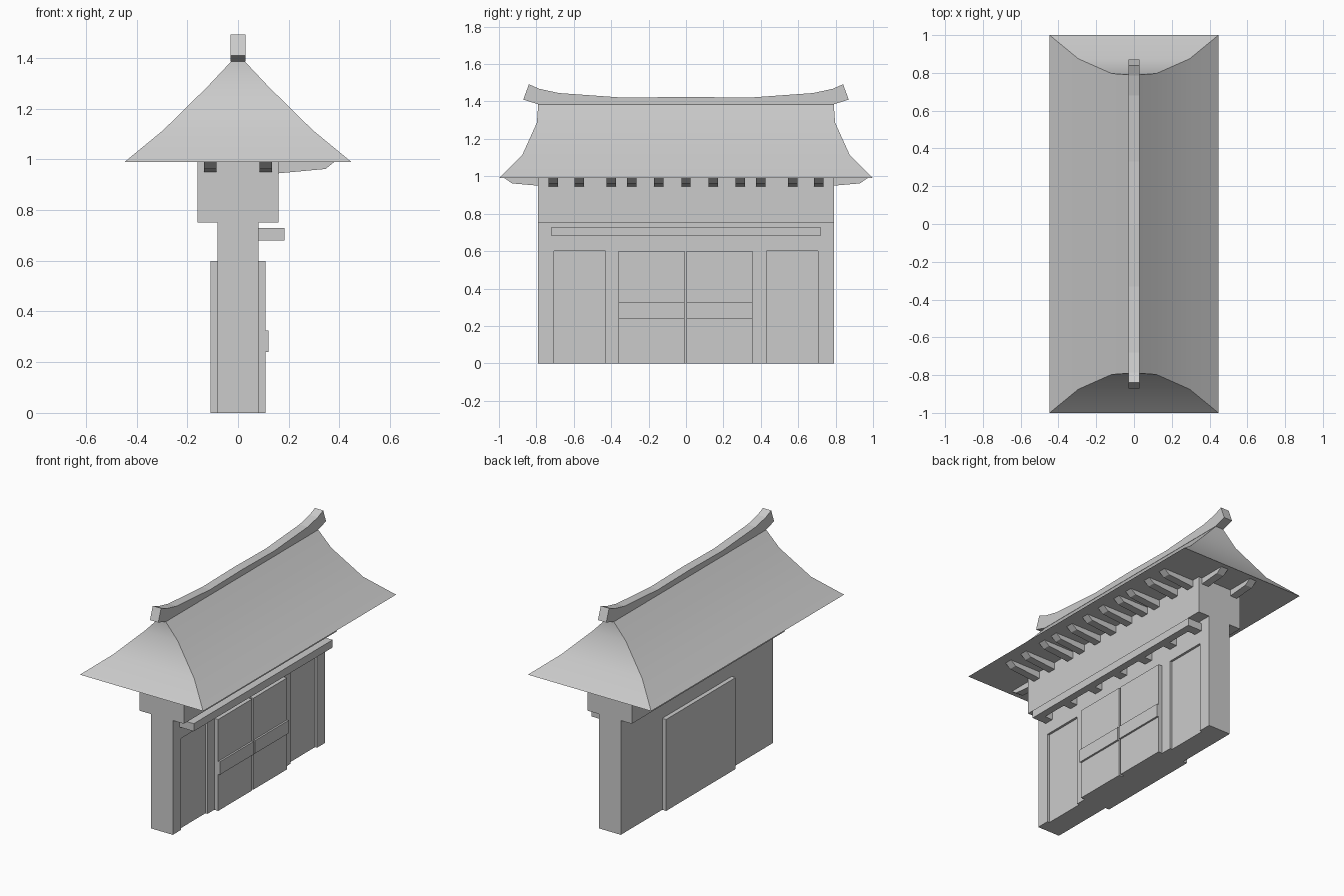
import bpy
import bmesh

cube = bpy.data.objects.get("Cube")
if cube:
    bpy.data.objects.remove(cube, do_unlink=True)

grey = bpy.data.materials.new("plain grey")
grey.use_nodes = True
grey.diffuse_color = (0.6, 0.6, 0.6, 1)
grey.node_tree.nodes["Principled BSDF"].inputs["Base Color"].default_value = (0.6, 0.6, 0.6, 1)


def finish(name, bm):
    bmesh.ops.recalc_face_normals(bm, faces=bm.faces)
    mesh = bpy.data.meshes.new(name)
    bm.to_mesh(mesh)
    bm.free()
    mesh.materials.append(grey)
    obj = bpy.data.objects.new(name, mesh)
    bpy.context.collection.objects.link(obj)
    return obj


def loft(name, rings):
    """Skin equal-length rings of points and cap both ends."""
    bm = bmesh.new()
    loops = [[bm.verts.new(p) for p in ring] for ring in rings]
    n = len(loops[0])
    for a, b in zip(loops, loops[1:]):
        for i in range(n):
            j = (i + 1) % n
            bm.faces.new((a[i], a[j], b[j], b[i]))
    bm.faces.new(loops[0])
    bm.faces.new(loops[-1])
    return finish(name, bm)


def box(name, x0, x1, y0, y1, z0, z1):
    return loft(name, [[(x0, y0, z), (x1, y0, z), (x1, y1, z), (x0, y1, z)] for z in (z0, z1)])


def along_x(name, profile, x0, x1):
    """Extrude a (y, z) profile between two x positions."""
    return loft(name, [[(x, y, z) for y, z in profile] for x in (x0, x1)])


def along_y(name, profile, y0, y1):
    """Extrude an (x, z) profile between two y positions."""
    return loft(name, [[(x, y, z) for x, z in profile] for y in (y0, y1)])


# Wall with two recessed bays beside the doors
wall = box("wall", -0.08, 0.08, -0.79, 0.79, 0, 0.75)
for side in (-1, 1):
    y0, y1 = sorted((side * 0.43, side * 0.705))
    cutter = box("bay_cutter", 0.065, 0.2, y0, y1, -0.1, 0.6)
    cutter.hide_render = True
    mod = wall.modifiers.new("bay", "BOOLEAN")
    mod.operation = "DIFFERENCE"
    mod.solver = "EXACT"
    mod.object = cutter
    bpy.context.view_layer.objects.active = wall
    bpy.ops.object.modifier_apply(modifier=mod.name)
    bpy.data.objects.remove(cutter, do_unlink=True)

box("upper_wall", -0.16, 0.16, -0.79, 0.79, 0.75, 0.99)

# Double doors with a cross rail, and the plain panel behind
for label, y0, y1 in (("near", -0.36, -0.008), ("far", 0.004, 0.356)):
    box("door_leaf_" + label, 0.08, 0.108, y0, y1, 0, 0.6)
    box("door_rail_" + label, 0.108, 0.12, y0, y1, 0.24, 0.325)
box("back_panel", -0.108, -0.08, -0.36, 0.36, 0, 0.6)

# Lintel beam held off the wall by short brackets
box("lintel_beam", 0.135, 0.183, -0.72, 0.72, 0.68, 0.73)
for i in range(7):
    y = -0.69 + i * 0.23
    box("lintel_bracket", 0.08, 0.135, y - 0.03, y + 0.03, 0.68, 0.73)

# Rafter tails under the long eave and the two gable eaves
tail = [(0.16, 0.945), (0.345, 0.962), (0.38, 0.99), (0.16, 0.99)]
spots = [0.145, 0.29, 0.4, 0.57, 0.71]
for y in [0] + spots + [-s for s in spots]:
    along_y("rafter_tail", tail, y - 0.025, y + 0.025)
gable_tail = [(0.79, 0.95), (0.93, 0.962), (0.97, 0.99), (0.79, 0.99)]
for side in (-1, 1):
    for x in (-0.11, 0.11):
        along_x("gable_rafter_tail", [(side * y, z) for y, z in gable_tail], x - 0.025, x + 0.025)

# Sweeping roof, skinned through shrinking rectangles
levels = [(0.447, 1.0, 0.99), (0.295, 0.875, 1.115), (0.12, 0.797, 1.287), (0.028, 0.79, 1.385)]
roof = loft("roof", [[(-x, -y, z), (x, -y, z), (x, y, z), (-x, y, z)] for x, y, z in levels])
bpy.ops.object.select_all(action="DESELECT")
roof.select_set(True)
bpy.context.view_layer.objects.active = roof
bpy.ops.object.shade_smooth_by_angle(angle=0.5)

# Ridge beam with upturned ends
half = [(0.79, 1.385), (0.87, 1.41), (0.84, 1.492), (0.785, 1.468), (0.68, 1.445), (0.33, 1.42)]
ridge = half + [(0, 1.425)] + [(-y, z) for y, z in reversed(half)]
along_x("ridge_beam", ridge, -0.03, 0.03)
